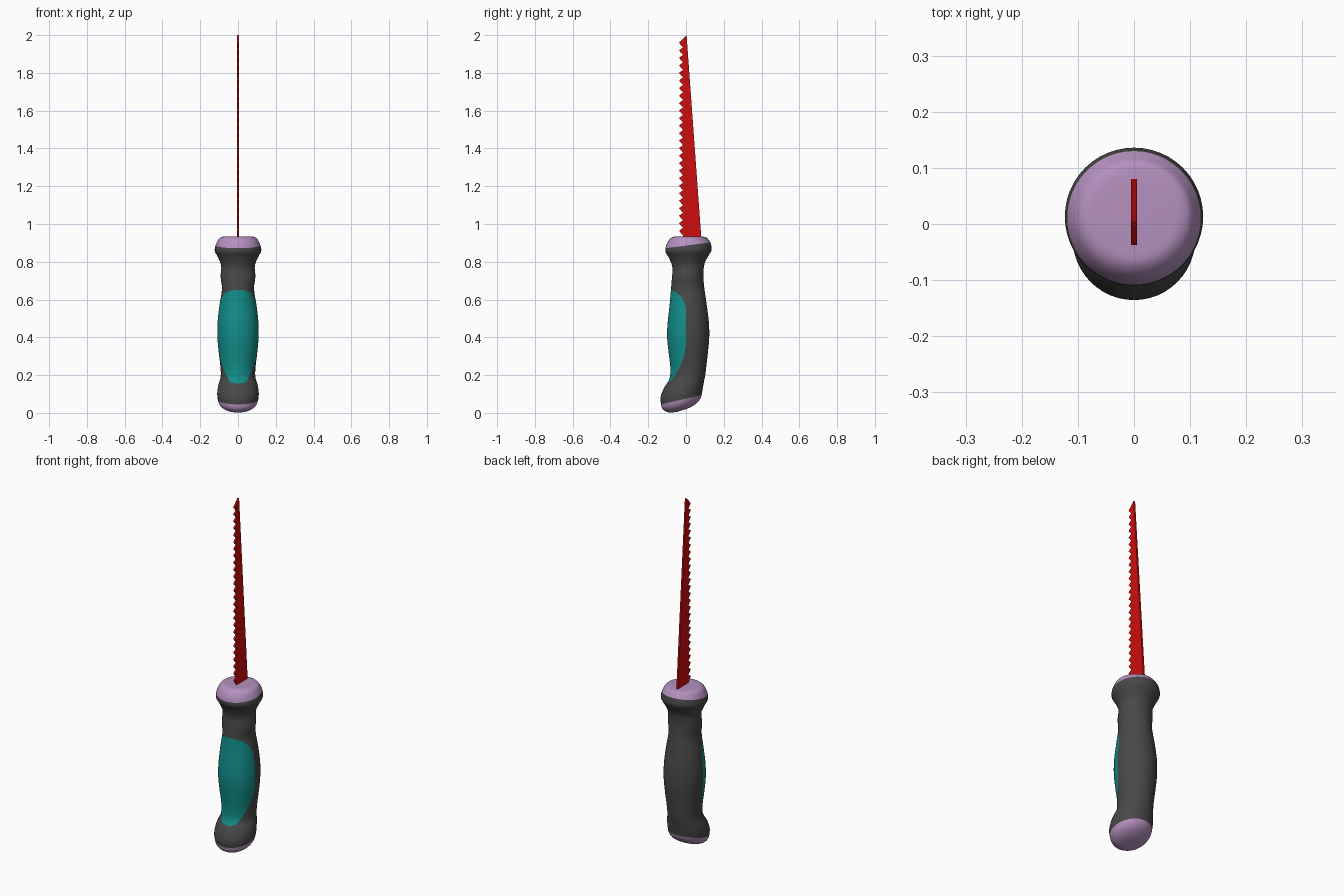
import bpy, bmesh, math
from mathutils import Vector

if "Cube" in bpy.data.objects:
    bpy.data.objects.remove(bpy.data.objects["Cube"], do_unlink=True)


def material(name, r, g, b):
    m = bpy.data.materials.new(name)
    m.use_nodes = True
    m.diffuse_color = (r, g, b, 1)
    m.node_tree.nodes["Principled BSDF"].inputs["Base Color"].default_value = (r, g, b, 1)
    return m


grey = material("dark grey rubber", 0.065, 0.065, 0.065)
teal = material("teal grip", 0.006, 0.27, 0.25)
lilac = material("lilac plastic", 0.46, 0.28, 0.52)
red = material("red blade", 0.62, 0.004, 0.004)


def finish(name, bm, mats):
    bmesh.ops.recalc_face_normals(bm, faces=bm.faces)
    mesh = bpy.data.meshes.new(name)
    bm.to_mesh(mesh)
    bm.free()
    for m in mats:
        mesh.materials.append(m)
    ob = bpy.data.objects.new(name, mesh)
    bpy.context.collection.objects.link(ob)
    return ob


def catmull(a, b, c, d, t):
    return tuple(0.5 * (2 * q + (r - p) * t + (2 * p - 5 * q + 4 * r - s) * t * t
                        + (3 * q - p - 3 * r + s) * t ** 3)
                 for p, q, r, s in zip(a, b, c, d))


def smooth_sections(keys, steps):
    pts = [keys[0]] + keys + [keys[-1]]
    out = [catmull(*pts[i:i + 4], s / steps)
           for i in range(len(keys) - 1) for s in range(steps)]
    return out + [keys[-1]]


def loft(name, keys, mats, steps=4, sides=48, cuts=()):
    """Skin tilted elliptical sections: front y, front z, back y, back z, half width."""
    bm = bmesh.new()
    rings = []
    for fy, fz, by, bz, w in smooth_sections(keys, steps):
        ring = []
        for k in range(sides):
            a = math.tau * k / sides
            t = 0.5 + 0.5 * math.sin(a)
            ring.append(bm.verts.new((w * math.cos(a), fy + (by - fy) * t, fz + (bz - fz) * t)))
        rings.append(ring)
    for lo, hi in zip(rings, rings[1:]):
        for k in range(sides):
            n = (k + 1) % sides
            bm.faces.new((lo[k], lo[n], hi[n], hi[k]))
    bm.faces.new(rings[0][::-1])
    bm.faces.new(rings[-1])
    # Cut the grip outline into the skin, then colour the faces inside it
    planes = []
    for (y0, z0), (y1, z1) in zip(cuts, cuts[1:]):
        planes.append((Vector((0, y0, z0)), Vector((0, z0 - z1, y1 - y0))))
    for co, no in planes:
        bmesh.ops.bisect_plane(bm, geom=bm.verts[:] + bm.edges[:] + bm.faces[:],
                               dist=1e-5, plane_co=co, plane_no=no)
    if planes:
        for f in bm.faces:
            c = f.calc_center_median()
            if all((c - co).dot(no) < 0 for co, no in planes):
                f.material_index = 1
    ob = finish(name, bm, mats)
    bpy.ops.object.select_all(action='DESELECT')
    ob.select_set(True)
    bpy.context.view_layer.objects.active = ob
    bpy.ops.object.shade_smooth_by_angle(angle=math.radians(40))
    return ob


# Sections shared by the handle and its two end caps
butt_seam = (-0.132, 0.045, 0.083, 0.095, 0.107)
collar_seam = (-0.109, 0.872, 0.130, 0.902, 0.119)

# Handle body with the teal thumb grip on the front
handle_keys = [
    butt_seam,
    (-0.135, 0.08, 0.088, 0.125, 0.110),
    (-0.118, 0.13, 0.095, 0.165, 0.104),
    (-0.088, 0.18, 0.102, 0.20, 0.092),
    (-0.083, 0.24, 0.108, 0.25, 0.093),
    (-0.092, 0.32, 0.116, 0.32, 0.102),
    (-0.100, 0.40, 0.123, 0.40, 0.109),
    (-0.097, 0.48, 0.121, 0.48, 0.108),
    (-0.087, 0.57, 0.110, 0.57, 0.098),
    (-0.080, 0.65, 0.097, 0.66, 0.085),
    (-0.075, 0.71, 0.092, 0.73, 0.092),
    (-0.072, 0.77, 0.098, 0.79, 0.089),
    (-0.090, 0.82, 0.118, 0.83, 0.107),
    (-0.108, 0.85, 0.136, 0.865, 0.123),
    collar_seam,
]
grip_outline = [(-0.13, 0.66), (-0.075, 0.65), (-0.05, 0.637), (-0.025, 0.613),
                (-0.008, 0.585), (0.0, 0.55), (0.0, 0.36), (-0.01, 0.305),
                (-0.03, 0.25), (-0.055, 0.205), (-0.08, 0.168), (-0.13, 0.14)]
loft("handle", handle_keys, [grey, teal], cuts=grip_outline)

# Collar cap where the blade enters
loft("collar_cap", [
    collar_seam,
    (-0.102, 0.895, 0.122, 0.913, 0.112),
    (-0.087, 0.919, 0.111, 0.927, 0.101),
    (-0.068, 0.932, 0.096, 0.932, 0.084),
    (-0.045, 0.934, 0.07, 0.934, 0.06),
], [lilac])

# Rounded butt cap
loft("butt_cap", [
    (-0.045, 0.006, -0.035, 0.01, 0.005),
    (-0.085, 0.002, 0.015, 0.026, 0.052),
    (-0.112, 0.010, 0.055, 0.050, 0.084),
    (-0.127, 0.025, 0.075, 0.073, 0.100),
    butt_seam,
], [lilac])

# Tapered blade with a row of teeth along the front edge
teeth, first, last = 26, 0.94, 1.975
pitch = (last - first) / teeth
outline = [(0.083, 0.90), (0.003, 2.0)]
for i in reversed(range(teeth)):
    z = first + i * pitch
    outline += [(-0.037, z + pitch * 0.6), (-0.016, z)]
outline.append((-0.02, 0.90))
bm = bmesh.new()
face = bm.faces.new([bm.verts.new((-0.005, y, z)) for y, z in outline])
side = bmesh.ops.extrude_face_region(bm, geom=[face])["geom"]
bmesh.ops.translate(bm, vec=(0.01, 0, 0),
                    verts=[v for v in side if isinstance(v, bmesh.types.BMVert)])
finish("saw_blade", bm, [red])
